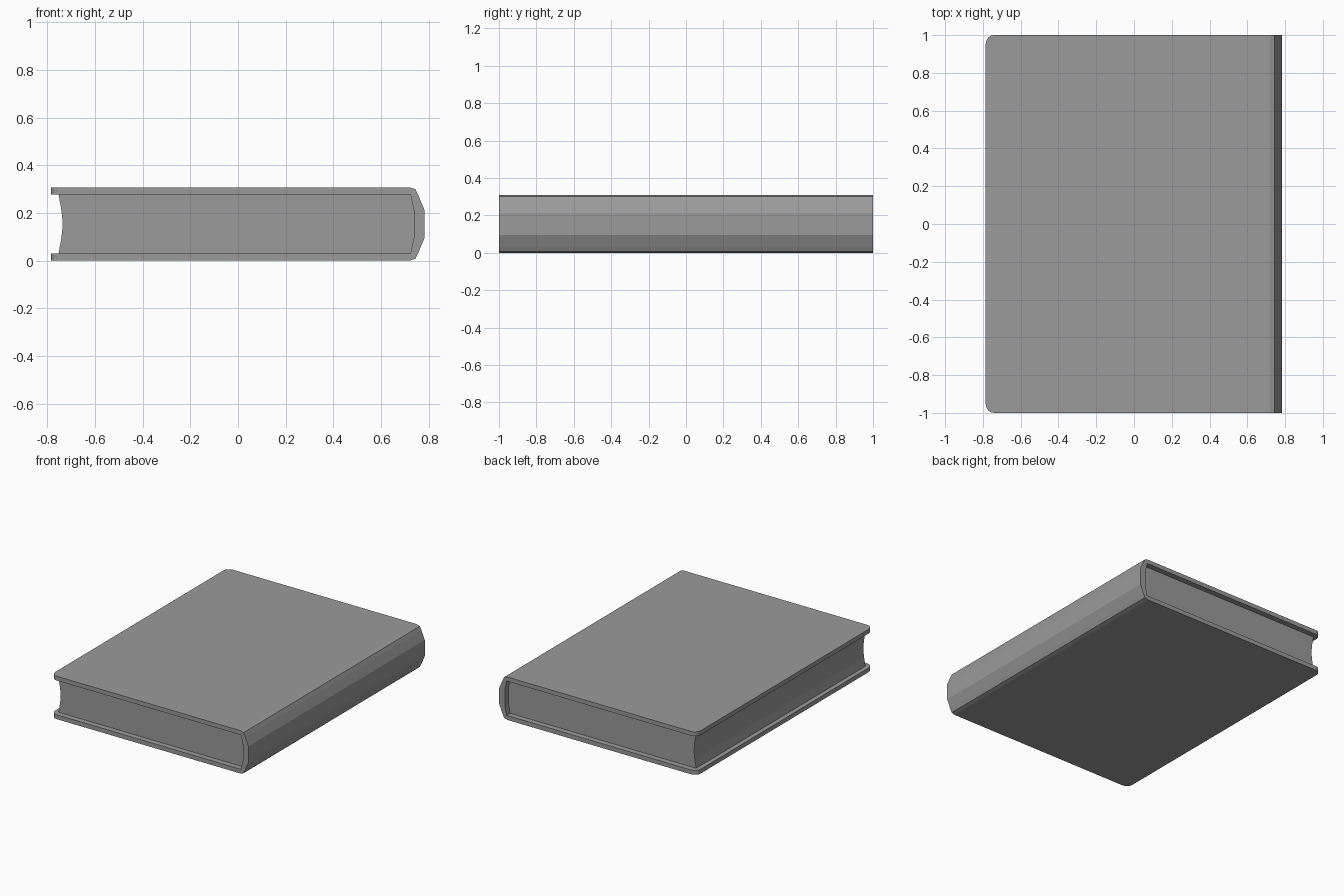
import bpy, bmesh

if "Cube" in bpy.data.objects:
    bpy.data.objects.remove(bpy.data.objects["Cube"])

H = 0.308          # total thickness
BOARD = 0.031      # cover board thickness

# Dark grey shared by cover and pages
dark_grey = bpy.data.materials.new("dark_grey")
dark_grey.diffuse_color = (0.326, 0.326, 0.326, 1)
dark_grey.use_nodes = True
dark_grey.node_tree.nodes["Principled BSDF"].inputs["Base Color"].default_value = dark_grey.diffuse_color


def mirror_z(points):
    """Complete a lower-half xz profile with its mirrored upper half."""
    return points + [(x, H - z) for x, z in reversed(points)]


def extrude_profile(name, profile, half_depth, corner=None):
    """Extrude an xz profile along y; optionally round the upright fore-edge corners."""
    bm = bmesh.new()
    face = bm.faces.new([bm.verts.new((x, -half_depth, z)) for x, z in profile])
    ext = bmesh.ops.extrude_face_region(bm, geom=[face])
    moved = [v for v in ext["geom"] if isinstance(v, bmesh.types.BMVert)]
    bmesh.ops.translate(bm, verts=moved, vec=(0, 2 * half_depth, 0))
    if corner:
        edges = [e for e in bm.edges
                 if all(v.co.x < -0.78 for v in e.verts)
                 and abs(e.verts[0].co.y - e.verts[1].co.y) < 1e-5]
        bmesh.ops.bevel(bm, geom=edges, offset=corner, segments=4,
                        profile=0.5, affect='EDGES')
    bmesh.ops.recalc_face_normals(bm, faces=bm.faces[:])
    mesh = bpy.data.meshes.new(name)
    bm.to_mesh(mesh)
    bm.free()
    mesh.materials.append(dark_grey)
    obj = bpy.data.objects.new(name, mesh)
    bpy.context.collection.objects.link(obj)
    return obj


# Faceted spine, outside (bottom to middle) and inside
spine_out = [(0.72, 0), (0.744, 0.008), (0.757, 0.034), (0.783, 0.096)]
spine_in = [(0.724, BOARD), (0.738, 0.096)]

# Cover: two boards joined by the rounded spine
outer = mirror_z([(-0.785, 0)] + spine_out)
inner = mirror_z([(-0.785, BOARD)] + spine_in)
extrude_profile("cover", outer + inner[::-1], 1.0, corner=0.045)

# Page block: convex at the spine, hollow at the fore edge
fore_edge = [(-0.753, BOARD), (-0.742, 0.09), (-0.737, 0.135)]
pages = mirror_z(spine_in) + mirror_z(fore_edge)[::-1]
extrude_profile("pages", pages, 0.96)
